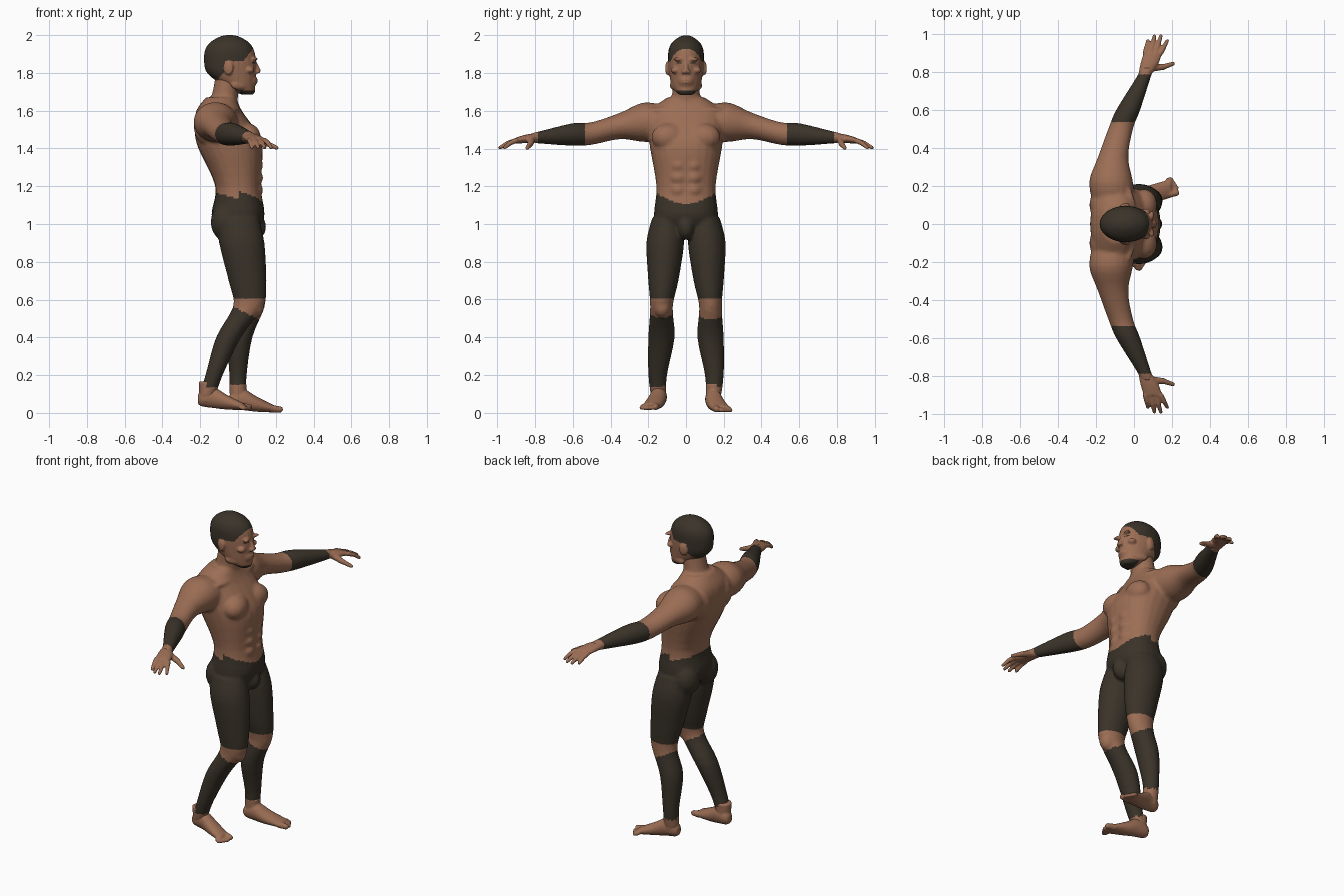
import bpy, bmesh, math
from mathutils import Vector, Matrix

if "Cube" in bpy.data.objects:
    bpy.data.objects.remove(bpy.data.objects["Cube"])


def material(name, red, green, blue):
    made = bpy.data.materials.new(name)
    made.use_nodes = True
    colour = (red, green, blue, 1)
    made.diffuse_color = colour
    made.node_tree.nodes["Principled BSDF"].inputs["Base Color"].default_value = colour
    return made


SKIN = material("warm skin", .33, .155, .09)
DARK = material("dark cloth and hair", .042, .033, .022)
PLANES = {"x": ("y", "z"), "y": ("x", "z"), "z": ("x", "y")}


def planted(co):
    return co


def trailing(co):
    """Lean the right lower leg back from the knee."""
    return co - Vector((max(0, .58 - co.z) / 3, 0, 0))


def stepped_back(co):
    """Set the right foot behind the left one."""
    return co + Vector((-.163, 0, .012))


SIDES = ((1, "left", planted, planted), (-1, "right", trailing, stepped_back))


def circle(count):
    return [(math.cos(math.tau * k / count), math.sin(math.tau * k / count)) for k in range(count)]


def bridge_loops(form, loops):
    """Join rings of points into one closed shell."""
    rings = [[form.verts.new(co) for co in loop] for loop in loops]
    for low, high in zip(rings, rings[1:]):
        for k in range(len(low)):
            form.faces.new((low[k - 1], low[k], high[k], high[k - 1]))
    form.faces.new(rings[0])
    form.faces.new(rings[-1])


def spline(before, start, end, after, t):
    """Catmull-Rom curve through start and end."""
    rise, fall = (end - before) / 2, (after - start) / 2
    gap = end - start
    return start + rise * t + (gap * 3 - rise * 2 - fall) * t ** 2 + (rise + fall - gap * 2) * t ** 3


def loft(form, axis, rings, power=2, side=1, bend=planted, steps=4):
    """Smooth tube; a ring is position on the axis, centre (two), radius (two)."""
    points = [Vector(ring) for ring in rings]
    padded = [points[0], *points, points[-1]]
    curve = [spline(*padded[i:i + 4], k / steps) for i in range(len(points) - 1) for k in range(steps)]
    curve.append(points[-1])
    across, along = PLANES[axis]
    loops = []
    for place, centre_a, centre_b, radius_a, radius_b in curve:
        loop = []
        for c, s in circle(24):
            co = Vector((0, 0, 0))
            setattr(co, axis, place)
            setattr(co, across, centre_a + radius_a * math.copysign(abs(c) ** (2 / power), c))
            setattr(co, along, centre_b + radius_b * math.copysign(abs(s) ** (2 / power), s))
            co.y *= side
            loop.append(bend(co))
        loops.append(loop)
    bridge_loops(form, loops)


def blob(form, at, size, turn=0, axis="Z", bands=10):
    """Ellipsoid for a muscle or a feature."""
    matrix = Matrix.Translation(at) @ Matrix.Rotation(turn, 4, axis) @ Matrix.Diagonal((*size, 1))
    loops = []
    for k in range(bands):
        angle = math.pi * (k + .2) / (bands - .6)
        wide, high = math.sin(angle), math.cos(angle)
        loops.append([matrix @ Vector((c * wide, s * wide, high)) for c, s in circle(16)])
    bridge_loops(form, loops)


def digit(form, root, tip, thick, thin, side=1, bend=planted, bands=8):
    """Tapered finger, toe or nose with rounded ends."""
    ends = [bend(Vector((x, y * side, z))) for x, y, z in (tip, root)]
    turn = (ends[0] - ends[1]).to_track_quat("Z", "Y")
    loops = []
    for k in range(bands):
        angle = math.pi * (k + .2) / (bands - .6)
        centre, radius = (ends[0], thin) if k < bands / 2 else (ends[1], thick)
        wide, high = radius * math.sin(angle), radius * math.cos(angle)
        loops.append([centre + turn @ Vector((c * wide, s * wide, high)) for c, s in circle(12)])
    bridge_loops(form, loops)


def finish(form, name, voxel, is_dark, smooth=3):
    """Fuse the overlapping forms into one skin, smooth it and colour it by rule."""
    bmesh.ops.recalc_face_normals(form, faces=form.faces)
    mesh = bpy.data.meshes.new(name + "_forms")
    form.to_mesh(mesh)
    form.free()
    part = bpy.data.objects.new(name, mesh)
    bpy.context.collection.objects.link(part)
    fuse = part.modifiers.new("fuse", "REMESH")
    fuse.mode, fuse.voxel_size = "VOXEL", voxel
    soften = part.modifiers.new("soften", "SMOOTH")
    soften.factor, soften.iterations = .5, smooth
    graph = bpy.context.evaluated_depsgraph_get()
    baked = bpy.data.meshes.new_from_object(part.evaluated_get(graph))
    part.modifiers.clear()
    part.data = baked
    bpy.data.meshes.remove(mesh)
    baked.materials.clear()
    baked.materials.append(SKIN)
    baked.materials.append(DARK)
    for face in baked.polygons:
        face.material_index = int(is_dark(face.center))
        face.use_smooth = True


def bare(co):
    return False


# Torso and neck
body = bmesh.new()
loft(body, "z", ((.97, 0, 0, .1, .15), (1.05, 0, 0, .14, .17), (1.2, 0, 0, .12, .157),
                 (1.4, -.04, 0, .17, .19), (1.5, -.07, 0, .16, .2), (1.6, -.1, 0, .12, .19),
                 (1.67, -.09, 0, .08, .1)), power=2.3)
loft(body, "z", ((1.6, -.09, 0, .09, .1), (1.68, -.07, 0, .07, .075), (1.78, -.05, 0, .07, .07)))
crotch = (.085, 0, .985)
blob(body, crotch, (.065, .05, .07))

for side, label, lean, step in SIDES:
    # Leg and arm
    loft(body, "z", ((1.03, 0, .1, .11, .08), (.9, .02, .11, .12, .1), (.7, .05, .12, .1, .08),
                     (.56, .06, .13, .08, .06), (.4, .01, .13, .066, .07), (.2, 0, .15, .046, .05),
                     (.08, 0, .145, .045, .04)), side=side, bend=lean)
    loft(body, "y", ((.08, -.1, 1.53, .11, .09), (.22, -.12, 1.54, .115, .105),
                     (.35, -.11, 1.52, .08, .07), (.5, -.07, 1.48, .065, .06),
                     (.6, -.03, 1.475, .063, .06), (.77, .05, 1.46, .038, .034),
                     (.82, .07, 1.457, .036, .025)), side=side)

    # Muscles
    chest, shoulder_blade = (.045, .09 * side, 1.46), (-.155, .1 * side, 1.52)
    buttock, kneecap = (-.065, .09 * side, 1.01), (.095, .127 * side, .565)
    trapezius, collarbone = (-.085, .1 * side, 1.615), (-.015, .1 * side, 1.605)
    blob(body, chest, (.075, .095, .075), turn=-side / 4)
    blob(body, shoulder_blade, (.08, .095, .11))
    blob(body, buttock, (.08, .085, .1))
    blob(body, kneecap, (.044, .046, .06))
    blob(body, trapezius, (.055, .1, .04), turn=-side / 4, axis="X")
    blob(body, collarbone, (.022, .1, .016), turn=side / 6)
    for row in range(3):
        stomach = (.105, .04 * side, 1.18 + .065 * row)
        blob(body, stomach, (.028, .04, .034))

    # Hand with fanned fingers and a lowered thumb
    hand = bmesh.new()
    loft(hand, "y", ((.78, .055, 1.458, .033, .026), (.84, .08, 1.453, .047, .023),
                     (.9, .1, 1.443, .05, .017)), side=side)
    for k in range(4):
        knuckle = Vector((.06 + .027 * k, .9, 1.443))
        tip = Vector((.073 + .034 * k, .987 if k in (1, 2) else .962, 1.405))
        joint = knuckle.lerp(tip, .5) + Vector((0, 0, .006))
        digit(hand, knuckle, joint, .0145, .013, side)
        digit(hand, joint, tip, .013, .01, side)
    thumb_root, thumb_joint, thumb_tip = (.09, .82, 1.45), (.155, .825, 1.425), (.205, .842, 1.403)
    digit(hand, thumb_root, thumb_joint, .022, .016, side)
    digit(hand, thumb_joint, thumb_tip, .016, .011, side)
    finish(hand, label + "_hand", .006, bare, smooth=2)

    # Foot with toes
    foot = bmesh.new()
    loft(foot, "x", ((-.05, .14, .06, .018, .022), (-.03, .14, .065, .036, .042),
                     (.03, .145, .07, .043, .056), (.1, .16, .046, .049, .04),
                     (.195, .187, .02, .049, .018)), side=side, bend=step)
    loft(foot, "z", ((.05, 0, .145, .04, .038), (.155, 0, .147, .046, .043)), side=side, bend=step)
    digit(foot, (.18, .157, .022), (.222, .163, .018), .021, .017, side, step)
    for k in range(4):
        root, tip = (.18, .182 + .016 * k, .018), (.224 - .01 * k, .19 + .015 * k, .012)
        digit(foot, root, tip, .014, .0115, side, step)
    finish(foot, label + "_foot", .006, bare, smooth=2)


def clothed(co):
    """Sleeves, slanted shorts and leggings."""
    if abs(co.y) > .3:
        return .535 < abs(co.y) < .785
    waist = 1.135 - co.x / 4 + abs(co.y) / 4 * (co.x > 0)
    calf_top = .55 - co.x / 2
    return .605 < co.z < waist or .14 < co.z < calf_top


finish(body, "body", .01, clothed)

# Head
head = bmesh.new()
loft(head, "z", ((1.685, .05, 0, .03, .032), (1.7, .035, 0, .053, .053), (1.74, 0, 0, .09, .077),
                 (1.8, -.034, 0, .13, .09), (1.86, -.042, 0, .138, .095), (1.92, -.045, 0, .13, .093),
                 (1.96, -.045, 0, .104, .076), (1.99, -.045, 0, .056, .04),
                 (2, -.045, 0, .018, .014)))
nose_bridge, nose_tip = (.09, 0, 1.855), (.107, 0, 1.812)
digit(head, nose_bridge, nose_tip, .01, .0145)
chin, muzzle = (.066, 0, 1.708), (.075, 0, 1.76)
blob(head, chin, (.026, .032, .022))
blob(head, muzzle, (.025, .042, .04))
for lip_height in (1.752, 1.765):
    blob(head, (.094, 0, lip_height), (.011, .026, .007))
for side in (1, -1):
    brow, cheekbone = (.086, .036 * side, 1.873), (.062, .055 * side, 1.815)
    nostril, ear, jaw = (.105, .014 * side, 1.806), (-.05, .098 * side, 1.825), (.01, .062 * side, 1.735)
    blob(head, brow, (.016, .034, .01), turn=-side / 3)
    blob(head, cheekbone, (.025, .027, .018), turn=-side / 3)
    blob(head, nostril, (.012, .01, .009))
    blob(head, ear, (.026, .011, .037), turn=side / 4)
    blob(head, jaw, (.05, .018, .026), turn=-side / 3)


def hairy(co):
    """Cropped hair, chin beard and dark eyes; ears stay bare."""
    if abs(co.y) > .094 and co.z < 1.865:
        return False
    nape, temple, forehead = 1.768, min(1.865, 1.885 + 1.1 * co.x), 1.825 + 1.3 * co.x
    beard = co.z < 1.708 and co.x > .01
    eye = Vector(((abs(co.y) - .036) / 3, co.z - 1.853)).length < .005
    return co.z > max(nape, temple, forehead) or beard or (eye and co.x > .05)


finish(head, "head", .006, hairy)
